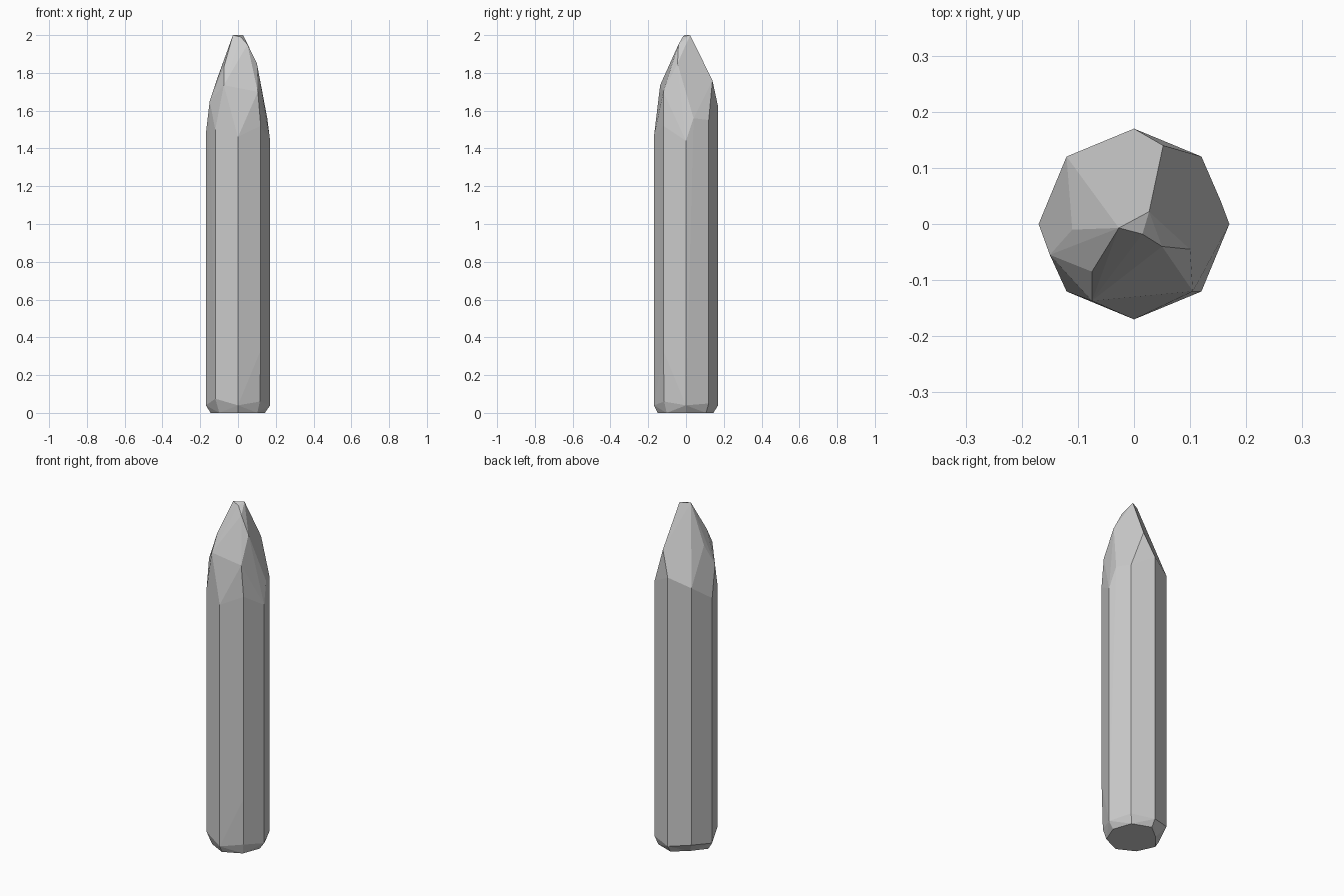
import bpy, bmesh, math
from mathutils import Vector

if "Cube" in bpy.data.objects:
    bpy.data.objects.remove(bpy.data.objects["Cube"])

R = 0.17


def ring(radii, heights):
    """Eight corners, anticlockwise from +x, each with its own radius and height."""
    return [(r * math.cos(i * math.pi / 4), r * math.sin(i * math.pi / 4), z)
            for i, (r, z) in enumerate(zip(radii, heights))]


# Octagonal shaft: chamfered foot, lower corners and carved shoulder
foot = ring([0.142, 0.15, 0.145, 0.14, 0.145, 0.14, 0.15, 0.145], [0] * 8)
lower = ring([R, R, R, R, R, R, R, 0.163],
             [0.04, 0.05, 0.04, 0.06, 0.04, 0.075, 0.04, 0.06])
shoulder = ring([R] * 8, [1.44, 1.55, 1.62, 1.57, 1.48, 1.50, 1.46, 1.52])
chip_top = [(0.12, -0.12, 0.33)]

# Whittled facets of the point
tip = [
    (-0.027, -0.007, 2.0), (0.027, 0.022, 2.0), (0.015, -0.018, 1.99),
    (0.05, -0.04, 1.95), (0.10, -0.045, 1.85), (0.052, 0.14, 1.76),
    (0.155, 0.04, 1.56), (0.105, -0.12, 1.70), (-0.075, -0.137, 1.735),
    (-0.075, -0.085, 1.83), (-0.15, -0.055, 1.65), (-0.11, -0.01, 1.77),
]

bm = bmesh.new()
for p in foot + lower + shoulder + chip_top + tip:
    bm.verts.new(p)
hull = bmesh.ops.convex_hull(bm, input=bm.verts[:])
bmesh.ops.delete(bm, geom=[v for v in bm.verts if not v.link_faces], context='VERTS')
bmesh.ops.dissolve_limit(bm, angle_limit=math.radians(2), verts=bm.verts[:],
                         edges=bm.edges[:])

# Split-off corner under the back left of the foot
corner = Vector(foot[3])
v = min(bm.verts, key=lambda q: (q.co - corner).length)
v.co = (-0.08, 0.08, 0)
bmesh.ops.recalc_face_normals(bm, faces=bm.faces[:])

mesh = bpy.data.meshes.new("wooden_stake")
bm.to_mesh(mesh)
bm.free()
bpy.context.collection.objects.link(bpy.data.objects.new("wooden_stake", mesh))
